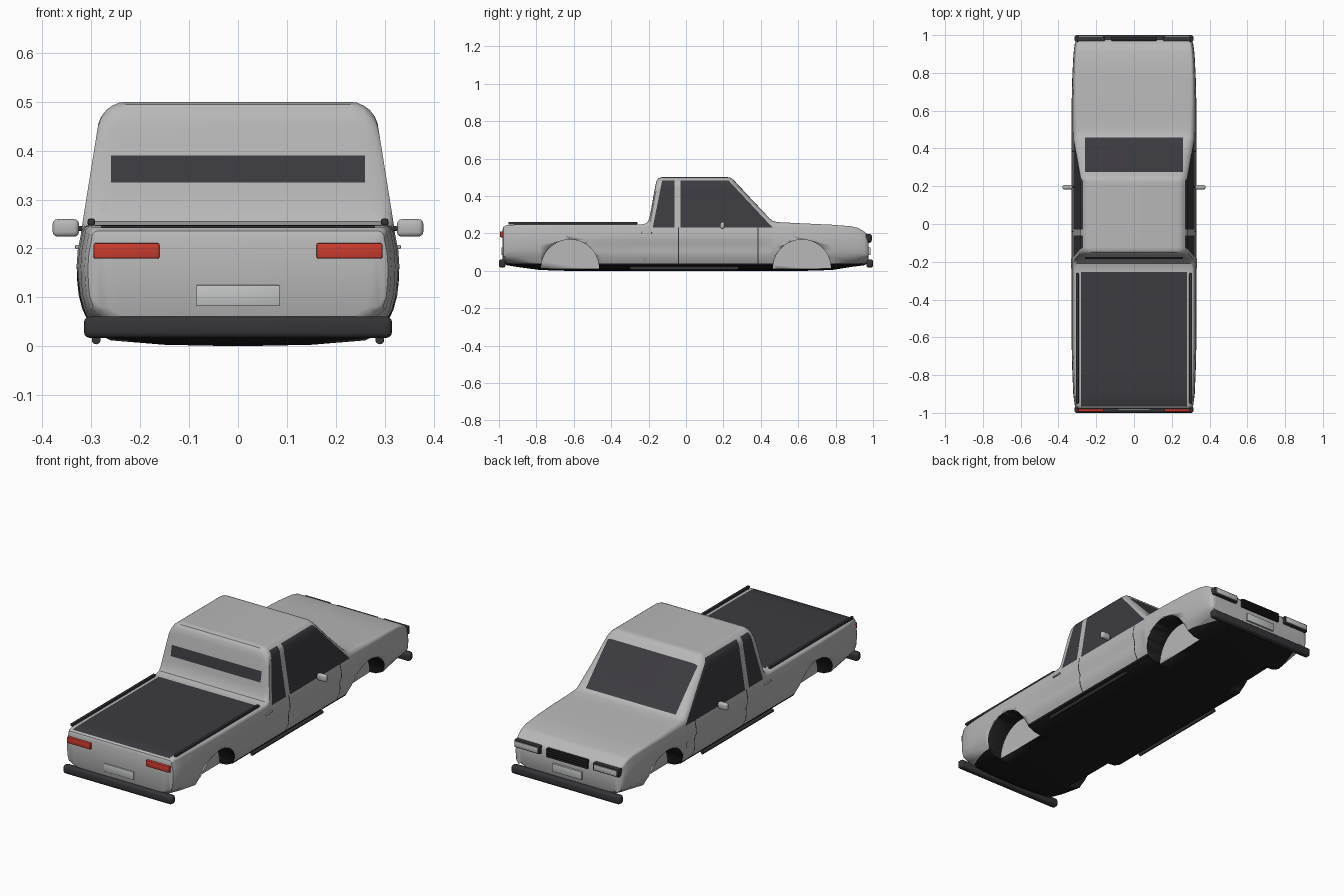
import bpy, bmesh, math
from mathutils import Vector, Matrix

cube = bpy.data.objects.get("Cube")
if cube:
    bpy.data.objects.remove(cube, do_unlink=True)


def material(name, r, g, b):
    m = bpy.data.materials.new(name)
    m.use_nodes = True
    m.diffuse_color = (r, g, b, 1)
    m.node_tree.nodes["Principled BSDF"].inputs["Base Color"].default_value = (r, g, b, 1)
    return m


BODY = material("body_grey", .48, .48, .48)
GLASS = material("dark_glass", .045, .043, .052)
BLACK = material("underside_black", .012, .012, .013)
TRIM = material("dark_trim", .035, .035, .04)
RED = material("tail_red", .6, .045, .028)
LENS = material("lens_grey", .55, .56, .56)


def finish(name, bm, mats, angle=35):
    me = bpy.data.meshes.new(name)
    bm.to_mesh(me)
    bm.free()
    for m in mats:
        me.materials.append(m)
    ob = bpy.data.objects.new(name, me)
    bpy.context.collection.objects.link(ob)
    bpy.ops.object.select_all(action='DESELECT')
    ob.select_set(True)
    bpy.context.view_layer.objects.active = ob
    bpy.ops.object.shade_smooth_by_angle(angle=math.radians(angle))
    return ob


def box(name, centre, size, mat, bevel=.004, segs=2):
    bm = bmesh.new()
    bmesh.ops.create_cube(bm, size=1, matrix=Matrix.Translation(centre) @ Matrix.Diagonal((*size, 1)))
    if bevel:
        bmesh.ops.bevel(bm, geom=bm.edges[:], offset=bevel, segments=segs, profile=.5, affect='EDGES')
    return finish(name, bm, [mat])


def cylinder(bm, centre, radius, length, axis, segs=16):
    rot = Matrix.Rotation(math.pi / 2, 4, axis)
    bmesh.ops.create_cone(bm, cap_ends=True, segments=segs, radius1=radius, radius2=radius,
                          depth=length, matrix=Matrix.Translation(centre) @ rot)


# Body shell: cross-sections lofted along the length
def section(y, top, floor, width):
    belt = min(.225, top - .018)
    k = belt / .225
    groove = .01 if abs(y) < .46 else 0
    pts = [(0, floor), (.15, floor + .003), (.26, floor + .012), (.297, floor + .03),
           (.318, max(.075, floor + .04)), (.326 - groove / 2, .105), (.329 - groove, .135),
           (.33, .165), (.328, .195), (.322, .225)]
    pts = [(x, z if z < .09 else z * k) for x, z in pts]
    r = min(.06, (top - belt) * .8)
    side = .322 - (top - r - belt) * .16
    for i in range(1, 4):
        f = i / 4
        pts.append((.322 + (side - .322) * f, belt + (top - r - belt) * f))
    for i in range(7):
        a = math.pi / 12 * i
        pts.append((side - r + r * math.cos(a), top - r + r * math.sin(a)))
    pts.append((0, top))
    right = [Vector((x * width, y, z)) for x, z in pts]
    left = [Vector((-p.x, p.y, p.z)) for p in right[-2:0:-1]]
    return right + left


STATIONS = [
    (-.98, .222, .05, .9), (-.975, .236, .04, .93), (-.96, .244, .03, .95), (-.9, .247, .02, .975),
    (-.78, .248, .004, .99), (-.65, .248, 0, 1), (-.52, .248, 0, 1), (-.45, .248, 0, 1),
    (-.235, .248, 0, 1), (-.21, .255, 0, 1), (-.198, .275, 0, 1), (-.19, .31, 0, 1),
    (-.165, .45, 0, 1), (-.158, .48, 0, 1), (-.148, .494, 0, 1), (-.13, .5, 0, 1),
    (.225, .5, 0, 1), (.24, .497, 0, 1), (.255, .485, 0, 1), (.355, .378, 0, 1),
    (.45, .277, 0, 1), (.465, .266, 0, 1), (.49, .26, 0, 1), (.55, .257, 0, 1),
    (.65, .252, 0, 1), (.78, .246, .004, .99), (.88, .238, .02, .975), (.92, .229, .025, .965),
    (.955, .208, .03, .95), (.97, .195, .04, .93), (.976, .18, .05, .9)]

bm = bmesh.new()
rings = [[bm.verts.new(p) for p in section(*s)] for s in STATIONS]
for a, b in zip(rings, rings[1:]):
    for i in range(len(a)):
        j = (i + 1) % len(a)
        bm.faces.new((a[i], a[j], b[j], b[i]))
bm.faces.new(rings[0])
bm.faces.new(rings[-1])

# Cut lines for the windows, seams, bed cover and lower trim
SLOPE = .936
CUTS = [((0, 0, z), (0, 0, 1)) for z in (.04, .23, .335, .39, .483)]
CUTS += [((x, 0, 0), (1, 0, 0)) for x in (-.28, -.26, .26, .28)]
CUTS += [((0, y, 0), (0, 1, 0)) for y in (-.965, -.255, -.062, -.043, -.037, -.03, .275, .382, .388, .458)]
CUTS += [((0, -.178, .23), (0, 1, -.2)), ((0, .45, .245), (0, 1, SLOPE))]
for co, no in CUTS:
    bmesh.ops.bisect_plane(bm, geom=bm.verts[:] + bm.edges[:] + bm.faces[:], dist=1e-5,
                           plane_co=co, plane_no=Vector(no).normalized())
bmesh.ops.recalc_face_normals(bm, faces=bm.faces[:])
body = finish("body_shell", bm, [BODY, GLASS, BLACK, TRIM])

# Wheel wells
WELL_Y, WELL_Z, WELL_R = .62, .012, .155
bm = bmesh.new()
for sx in (-1, 1):
    for sy in (-1, 1):
        cylinder(bm, (sx * .32, sy * WELL_Y, WELL_Z), WELL_R, .2, 'Y', 48)
cutter = finish("well_cutter", bm, [BODY])
cutter.hide_render = True
mod = body.modifiers.new("wells", 'BOOLEAN')
mod.operation, mod.solver, mod.object = 'DIFFERENCE', 'EXACT', cutter
bpy.context.view_layer.objects.active = body
bpy.ops.object.modifier_apply(modifier=mod.name)
bpy.data.objects.remove(cutter, do_unlink=True)


def paint(c, n):
    x, y, z = abs(c.x), c.y, c.z
    if z < .04 and (n.z < -.2 or x > .25) and abs(n.x) < .99:
        return 2
    if math.hypot(abs(y) - WELL_Y, z - WELL_Z) < WELL_R + .001 and x > .21 and abs(n.x) < .2:
        return 2
    if .275 < y < .458 and x < .26 and n.z > .3 and z > .25:
        return 1
    if -.21 < y < -.13 and .335 < z < .39 and x < .26:
        return 1
    if -.965 < y < -.255 and x < .28 and n.z > .8:
        return 1
    if x > .24 and .23 < z < .483 and abs(n.x) > .3:
        behind = -.178 + (z - .23) * .2
        ahead = .45 - (z - .245) * SLOPE
        if behind < y < ahead and not -.062 < y < -.03:
            return 1
    if x > .28 and .04 < z < .23 and (-.043 < y < -.037 or .382 < y < .388):
        return 3
    return 0


for f in body.data.polygons:
    f.material_index = paint(f.center, f.normal)

# Bumpers and number plates at both ends
for end, s in (("rear", -1), ("front", 1)):
    box(end + "_bumper", (0, s * .982, .039), (.63, .036, .044), TRIM, .012, 3)
    box(end + "_plate", (0, s * .98, .104), (.17, .012, .042), LENS, .002)

# Parts repeated on both sides
for side, s in (("left", 1), ("right", -1)):
    box(side + "_tail_light", (s * .228, -.978, .195), (.135, .032, .032), RED, .004)
    box(side + "_headlight_frame", (s * .228, .974, .175), (.15, .034, .042), TRIM, .006)
    box(side + "_headlight_lens", (s * .228, .991, .175), (.132, .008, .028), LENS, .003)
    box(side + "_bed_rail", (s * .3, -.605, .254), (.015, .69, .014), TRIM, .004)
    box(side + "_mirror", (s * .352, .195, .242), (.054, .024, .036), BODY, .01, 3)
    box(side + "_mirror_stalk", (s * .322, .195, .241), (.02, .01, .01), TRIM, .002)
    box(side + "_door_handle", (s * .327, -.21, .203), (.012, .055, .009), BODY, .003)
    bm = bmesh.new()
    cylinder(bm, (s * .29, -.01, .013), .009, .58, 'X')
    finish(side + "_sill_bar", bm, [TRIM])

# Grille with slats
box("grille_back", (0, .972, .172), (.24, .022, .046), BLACK, .003)
for i in range(4):
    box("grille_slat_%d" % (i + 1), (0, .985, .155 + i * .0115), (.236, .012, .006), TRIM, .002)
